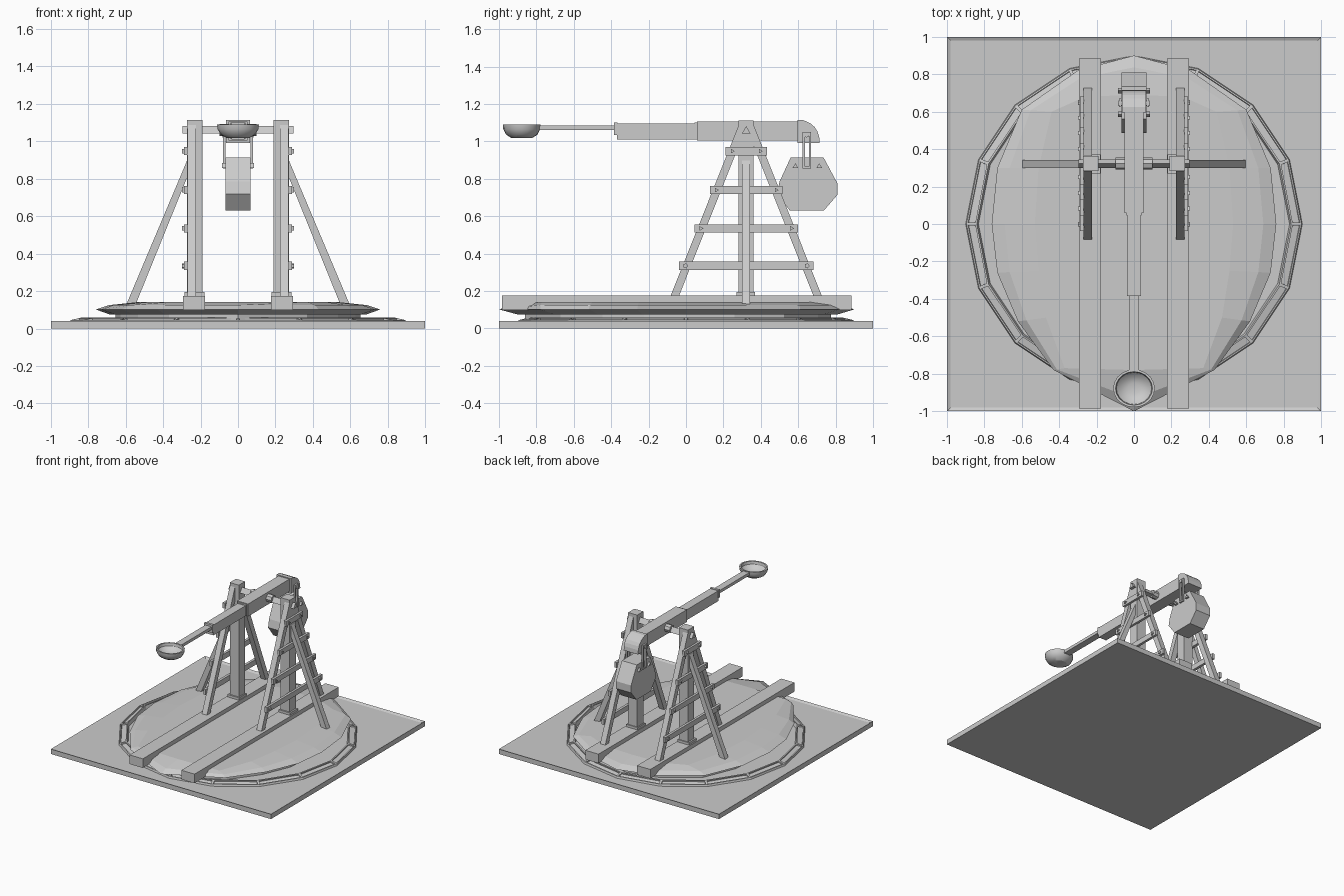
import bpy, bmesh
from math import cos, sin, pi

if "Cube" in bpy.data.objects:
    bpy.data.objects.remove(bpy.data.objects["Cube"])


def finish(name, bm, mirror=False):
    bmesh.ops.recalc_face_normals(bm, faces=bm.faces)
    me = bpy.data.meshes.new(name)
    bm.to_mesh(me)
    bm.free()
    ob = bpy.data.objects.new(name, me)
    bpy.context.collection.objects.link(ob)
    if mirror:
        ob.modifiers.new("mirror", 'MIRROR').use_mirror_merge = False
    return ob


def prism(name, pts, a, b, axis='x', mirror=False):
    """Extrude a profile: (y, z) points along x, or (x, z) points along y."""
    bm = bmesh.new()
    put = (lambda p, d: (d, p[0], p[1])) if axis == 'x' else (lambda p, d: (p[0], d, p[1]))
    r0 = [bm.verts.new(put(p, a)) for p in pts]
    r1 = [bm.verts.new(put(p, b)) for p in pts]
    bm.faces.new(r0)
    bm.faces.new(r1)
    for i in range(len(pts)):
        j = (i + 1) % len(pts)
        bm.faces.new((r0[i], r0[j], r1[j], r1[i]))
    return finish(name, bm, mirror)


def box(name, x0, x1, y0, y1, z0, z1, mirror=False):
    return prism(name, [(y0, z0), (y1, z0), (y1, z1), (y0, z1)], x0, x1, 'x', mirror)


def ngon(y, z, r, n, start=pi / 2):
    return [(y + r * cos(start + 2 * pi * i / n), z + r * sin(start + 2 * pi * i / n)) for i in range(n)]


def loft(name, rings):
    """Skin a stack of closed loops and cap both ends."""
    bm = bmesh.new()
    vs = [[bm.verts.new(p) for p in r] for r in rings]
    n = len(vs[0])
    for a, b in zip(vs, vs[1:]):
        for i in range(n):
            bm.faces.new((a[i], a[(i + 1) % n], b[(i + 1) % n], b[i]))
    bm.faces.new(vs[0])
    bm.faces.new(vs[-1])
    return finish(name, bm)


# Square base plate with raised rim
bm = bmesh.new()
bmesh.ops.create_cube(bm, size=1)
for v in bm.verts:
    v.co = (v.co.x * 2, v.co.y * 2, (v.co.z + 0.5) * 0.04)
top = [f for f in bm.faces if f.normal.z > 0.9]
bmesh.ops.inset_region(bm, faces=top, thickness=0.03)
for v in top[0].verts:
    v.co.z = 0.03
finish("base_plate", bm)

# Sixteen-sided ring with inset panels
bm = bmesh.new()
prof = [(0.9, 0.028), (0.895, 0.045), (0.84, 0.058), (0.83, 0.028)]
N = 16
ring = [[bm.verts.new((r * cos(2 * pi * i / N), r * sin(2 * pi * i / N), z)) for r, z in prof] for i in range(N)]
panels = []
for i in range(N):
    for k in range(4):
        m, j = (k + 1) % 4, (i + 1) % N
        f = bm.faces.new((ring[i][k], ring[i][m], ring[j][m], ring[j][k]))
        if k == 1:
            panels.append(f)
bmesh.ops.recalc_face_normals(bm, faces=bm.faces)
bmesh.ops.inset_individual(bm, faces=panels, thickness=0.012, depth=0)
bmesh.ops.inset_individual(bm, faces=panels, thickness=0.001, depth=-0.01)
finish("ground_ring", bm)

# Faceted earth mound on a lower drum
outer = [(0, -1), (.43, -.78), (.62, -.52), (.73, -.26), (.76, 0), (.73, .3), (.6, .61), (.3, .82), (0, .9)]
inner = [(0, -.78), (.37, -.77), (.47, -.5), (.51, -.25), (.53, 0), (.51, .3), (.44, .6), (.26, .68), (0, .69)]


def full(half):
    return half + [(-x, y) for x, y in half[-2:0:-1]]


def level(t, z, s=1.0):
    return [((a[0] + (b[0] - a[0]) * t) * s, (a[1] + (b[1] - a[1]) * t) * s, z)
            for a, b in zip(full(outer), full(inner))]


loft("mound", [level(0, .075, .9), level(0, .083, .93), level(0, .102), level(.3, .125), level(1, .142)])
loft("mound_drum", [level(0, .028, .86), level(0, .08, .86)])

# Ground beams, posts and post collars
box("ground_beam", .175, .295, -.985, .885, .1, .175, True)
box("post_collar", .18, .285, .27, .37, .15, .195, True)
box("post", .19, .272, .282, .362, .15, 1.113, True)

# A-frame legs and outward braces
C = 0.322
leg = [(-.41, .16), (-.365, .16), (.01, 1.1), (-.035, 1.1)]
prism("front_leg", [(C + y, z) for y, z in leg], .225, .271, 'x', True)
prism("back_leg", [(C - y, z) for y, z in leg], .225, .271, 'x', True)
prism("side_brace", [(.6, .12), (.55, .12), (.25, .86), (.25, .95)], .3, .343, 'y', True)

# Cross rungs with pegs over the legs
for z, w in ((.335, .36), (.535, .277), (.74, .195), (.948, .11)):
    box("rung", .268, .289, C - w, C + w, z - .022, z + .022, True)
    for s in (-1, 1):
        prism("rung_peg", ngon(C + s * (w - .035), z, .014, 5 if z < .4 else 3, 0), .28, .298, 'x', True)

# Pivot axle with collars
prism("axle", ngon(C, 1.055, .027, 3), -.297, .297)
prism("axle_collar", ngon(C, 1.06, .032, 8), .05, .098, 'x', True)

# Throwing arm in three steps
box("arm_main", -.05, .05, .06, .61, 1.005, 1.107)
box("arm_main_band", -.04, .04, .045, .075, 1.012, 1.1)
box("arm_middle", -.036, .036, -.37, .06, 1.01, 1.095)
box("arm_middle_band", -.038, .038, -.385, -.365, 1.035, 1.1)
box("arm_rod", -.028, .028, -.79, -.37, 1.06, 1.084)

# Throwing bowl
cup = [(.055, 1.017), (.085, 1.035), (.102, 1.065), (.104, 1.09), (.092, 1.09),
       (.088, 1.068), (.065, 1.045), (.03, 1.034)]
bowl = loft("bowl", [[(1.07 * r * cos(2 * pi * i / 20), -.878 + .97 * r * sin(2 * pi * i / 20), z)
                      for i in range(20)] for r, z in cup])
bpy.context.view_layer.objects.active = bowl
bowl.select_set(True)
bpy.ops.object.shade_smooth_by_angle()

# Rounded arm head
head = [(.595, .992), (.595, 1.115), (.625, 1.115)]
head += [(.625 + .09 * sin(a), .998 + .11 * cos(a)) for a in [pi / 2 * i / 6 for i in range(1, 7)]] + [(.715, .992)]
prism("arm_head", head, -.065, .065)
prism("hanger_pin", ngon(.645, 1.035, .014, 8), -.084, .084)

# Hanger loops on each side
for y in (.63, .663):
    box("hanger_strap", .066, .08, y - .006, y + .006, .855, 1.045, True)
for z in (.86, 1.045):
    box("hanger_end", .066, .08, .624, .669, z - .006, z + .006, True)

# Counterweight with pegs
prism("counterweight", [(.56, .915), (.735, .915), (.81, .775), (.81, .715), (.737, .63),
                        (.555, .63), (.487, .72), (.5, .785)], -.068, .068)
for y in (.585, .712):
    prism("weight_peg", ngon(y, .867, .017, 3), -.085, .085)
